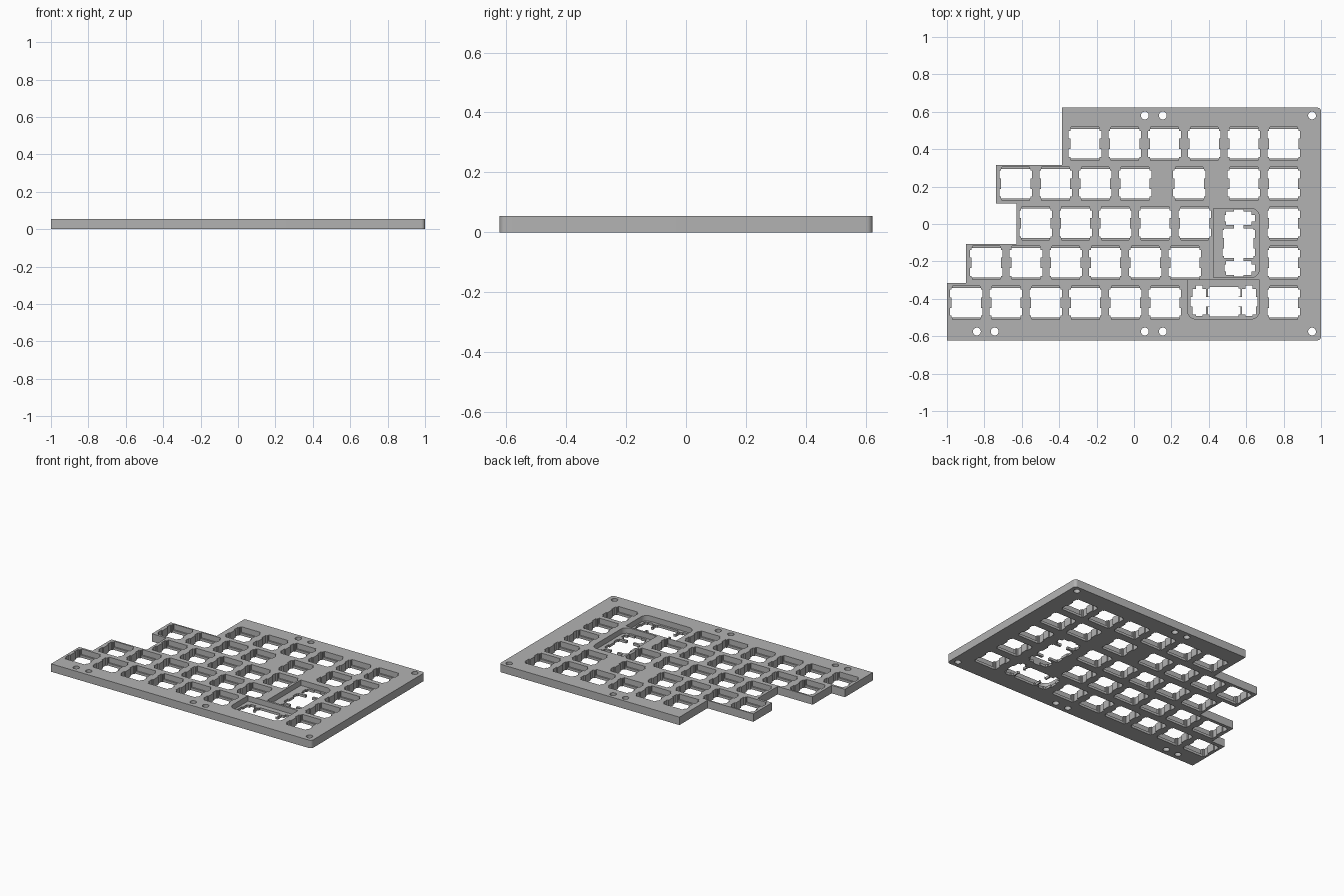
import bpy, bmesh
from math import pi, cos, sin

if "Cube" in bpy.data.objects:
    bpy.data.objects.remove(bpy.data.objects["Cube"], do_unlink=True)

THICK = 0.055      # plate height
LEDGE = 0.017      # thin web that holds the switches
PITCH = 0.2125     # key spacing
OVER = 0.05        # cutter overshoot

grey = bpy.data.materials.new("plate grey")
grey.use_nodes = True
grey.diffuse_color = (0.45, 0.45, 0.45, 1)
grey.node_tree.nodes["Principled BSDF"].inputs["Base Color"].default_value = (0.45, 0.45, 0.45, 1)


def prism(bm, pts, z0, z1):
    """Closed prism from a counter-clockwise outline."""
    face = bm.faces.new([bm.verts.new((x, y, z0)) for x, y in pts])
    top = bmesh.ops.extrude_face_region(bm, geom=[face])["geom"]
    for v in top:
        if isinstance(v, bmesh.types.BMVert):
            v.co.z = z1


def make(name, prisms):
    bm = bmesh.new()
    for pts, z0, z1 in prisms:
        prism(bm, pts, z0, z1)
    bmesh.ops.recalc_face_normals(bm, faces=bm.faces)
    mesh = bpy.data.meshes.new(name)
    bm.to_mesh(mesh)
    bm.free()
    mesh.materials.append(grey)
    obj = bpy.data.objects.new(name, mesh)
    bpy.context.collection.objects.link(obj)
    return obj


def arc(cx, cy, r, start, sweep, n):
    return [(cx + r * cos(start + sweep * i / n), cy + r * sin(start + sweep * i / n))
            for i in range(n + 1)]


def rect(x, y, hx, hy):
    return [(x - hx, y - hy), (x + hx, y - hy), (x + hx, y + hy), (x - hx, y + hy)]


def rounded(x0, y0, x1, y1, radii):
    """Rectangle with radii for lower left, lower right, upper right, upper left."""
    pts = []
    signs = [(x0, y0, 1, 1), (x1, y0, -1, 1), (x1, y1, -1, -1), (x0, y1, 1, -1)]
    for i, ((x, y, sx, sy), r) in enumerate(zip(signs, radii)):
        if r:
            pts += arc(x + sx * r, y + sy * r, r, pi + i * pi / 2, pi / 2, 8)
        else:
            pts.append((x, y))
    return pts


def switch_hole(x, y):
    """Square opening with two notches on each side."""
    w, n, h, a, b = 0.078, 0.087, 0.079, 0.028, 0.07
    right = [(w, -h), (w, -b), (n, -b), (n, -a), (w, -a),
             (w, a), (n, a), (n, b), (w, b), (w, h)]
    return [(x + px, y + py) for px, py in right + [(-px, -py) for px, py in right]]


def stabiliser(x, y, upright):
    """Pair of stabiliser slots with wire notches and a channel joining them."""
    def place(u, v, hu, hv):
        return rect(x + v, y + u, hv, hu) if upright else rect(x + u, y + v, hu, hv)
    bodies = [place(s * 0.133, 0, 0.037, 0.068) for s in (-1, 1)]
    notches = [place(s * 0.133, 0.005, 0.018, 0.082) for s in (-1, 1)]
    tips = [place(s * 0.145, 0, 0.034, 0.025) for s in (-1, 1)]
    channel = [place(0, 0, 0.12, 0.026)]
    return bodies, notches, tips, channel


# Plate outline: stepped left edge, rounded right corners
outline = [(-1, -0.622)] + arc(0.98, -0.602, 0.02, -pi / 2, pi / 2, 6)
outline += arc(0.98, 0.602, 0.02, 0, pi / 2, 6)
outline += [(-0.385, 0.622), (-0.385, 0.315), (-0.738, 0.315), (-0.738, 0.11),
            (-0.628, 0.11), (-0.628, -0.107), (-0.898, -0.107),
            (-0.898, -0.315), (-1, -0.315)]
plate = make("switch_plate", [(outline, 0, THICK)])

# Key layout: row height, first key, run length, single extra keys
rows = [(0.428, -0.262, 6, []),
        (0.216, -0.632, 4, [0.295, 0.588, 0.80]),
        (0.003, -0.525, 5, [0.80]),
        (-0.208, -0.79, 6, [0.80]),
        (-0.42, -0.897, 6, [0.80])]
keys = [(x, y) for y, first, count, extra in rows
        for x in [first + i * PITCH for i in range(count)] + extra]
big_keys = [(0.56, -0.102, True), (0.482, -0.415, False)]

# Screw holes along the back and front edges
screws = [(x, 0.58) for x in (0.058, 0.154, 0.952)]
screws += [(x, -0.575) for x in (-0.84, -0.745, 0.058, 0.154, 0.952)]


def through(shapes):
    return [(s, -OVER, THICK + OVER) for s in shapes]


# Recesses above the thin web: clip slots and the two large pockets
pockets = [rounded(0.425, -0.286, 0.67, 0.083, (0, 0.045, 0.045, 0)),
           rounded(0.286, -0.508, 0.671, -0.30, (0.045, 0.045, 0, 0))]
recesses = [rect(x, y, 0.074, 0.0895) for x, y in keys] + pockets
cutters = [[(s, LEDGE, THICK + OVER) for s in recesses]]

# Openings through the whole plate
holes = [switch_hole(x, y) for x, y in keys + [k[:2] for k in big_keys]]
holes += [arc(x, y, 0.021, 0, 2 * pi * 23 / 24, 23) for x, y in screws]
cutters.append(through(holes))
for group in zip(*[stabiliser(*k) for k in big_keys]):
    cutters.append(through([s for shapes in group for s in shapes]))

for i, prisms in enumerate(cutters):
    cutter = make("cutter_%d" % i, prisms)
    cutter.hide_render = True
    mod = plate.modifiers.new("cut", "BOOLEAN")
    mod.operation, mod.solver, mod.object = "DIFFERENCE", "EXACT", cutter
    bpy.context.view_layer.objects.active = plate
    bpy.ops.object.modifier_apply(modifier=mod.name)
    bpy.data.objects.remove(cutter, do_unlink=True)

# Smooth the small rounded walls, keep every other edge crisp
plate.select_set(True)
bpy.ops.object.shade_smooth_by_angle(angle=pi / 6)
